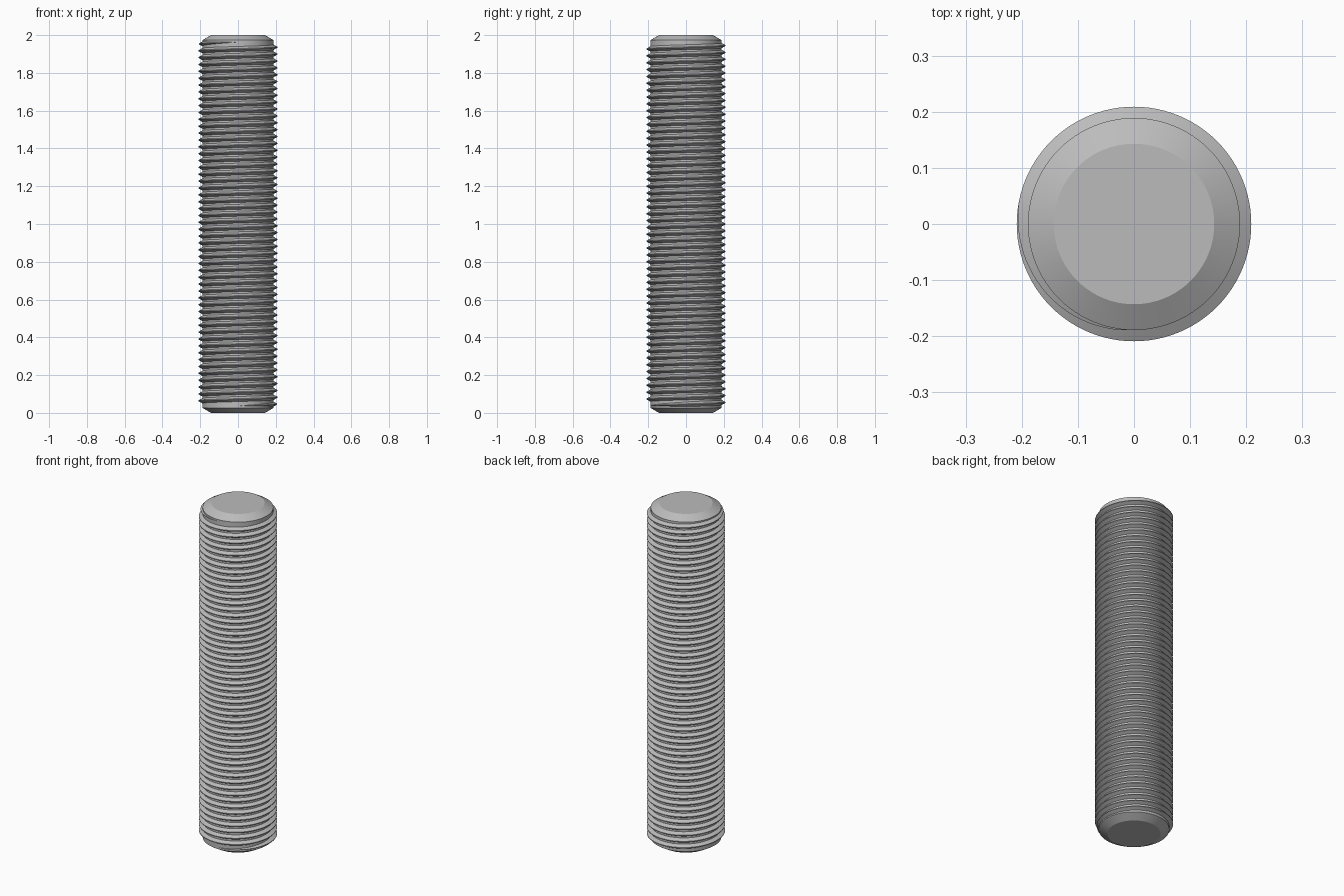
import bpy
import bmesh
import math

if "Cube" in bpy.data.objects:
    bpy.data.objects.remove(bpy.data.objects["Cube"], do_unlink=True)

LENGTH = 2.0
CORE_R, CREST_R, END_R = 0.189, 0.209, 0.143
CHAMFER = 0.027
SIDES = 96
TURNS, FIRST_Z = 53, 0.037
PITCH = (LENGTH - 2 * FIRST_Z) / TURNS
FADE = 0.28  # turns over which the thread grows and dies away

# Plain steel
steel = bpy.data.materials.new("steel_grey")
steel.use_nodes = True
steel.diffuse_color = (0.5, 0.5, 0.5, 1)
steel.node_tree.nodes["Principled BSDF"].inputs["Base Color"].default_value = (0.5, 0.5, 0.5, 1)


def finish(name, bm, angle):
    bmesh.ops.recalc_face_normals(bm, faces=bm.faces)
    mesh = bpy.data.meshes.new(name)
    bm.to_mesh(mesh)
    bm.free()
    obj = bpy.data.objects.new(name, mesh)
    bpy.context.collection.objects.link(obj)
    mesh.materials.append(steel)
    bpy.ops.object.select_all(action='DESELECT')
    obj.select_set(True)
    bpy.context.view_layer.objects.active = obj
    bpy.ops.object.shade_smooth_by_angle(angle=math.radians(angle))


def bridge(bm, a, b, closed):
    for i in range(len(a) if closed else len(a) - 1):
        j = (i + 1) % len(a)
        bm.faces.new((a[i], a[j], b[j], b[i]))


# Core rod with a chamfer at each end
bm = bmesh.new()
rings = []
for r, z in ((END_R, 0), (CORE_R, CHAMFER), (CORE_R, LENGTH - CHAMFER), (END_R, LENGTH)):
    angles = [2 * math.pi * i / SIDES for i in range(SIDES)]
    rings.append([bm.verts.new((r * math.cos(a), r * math.sin(a), z)) for a in angles])
for low, high in zip(rings, rings[1:]):
    bridge(bm, low, high, True)
bm.faces.new(rings[0])
bm.faces.new(rings[-1])
finish("core_rod", bm, 20)

# Right-handed helical thread, tapering to nothing at both ends
bm = bmesh.new()
sections = []
for step in range(TURNS * SIDES + 1):
    turn = step / SIDES
    size = max(0.01, min(1, turn / FADE, (TURNS - turn) / FADE))
    angle = 2 * math.pi * turn - math.pi / 2
    root, crest = size * PITCH * 3 / 8, size * PITCH / 16
    tip = CORE_R + (CREST_R - CORE_R) * size
    base = CORE_R - 0.0005
    z = FIRST_Z + turn * PITCH
    profile = ((base, -root), (tip, -crest), (tip, crest), (base, root))
    sections.append([bm.verts.new((r * math.cos(angle), r * math.sin(angle), z + dz))
                     for r, dz in profile])
for low, high in zip(sections, sections[1:]):
    bridge(bm, low, high, False)
bm.faces.new(sections[0])
bm.faces.new(sections[-1])
finish("screw_thread", bm, 30)
